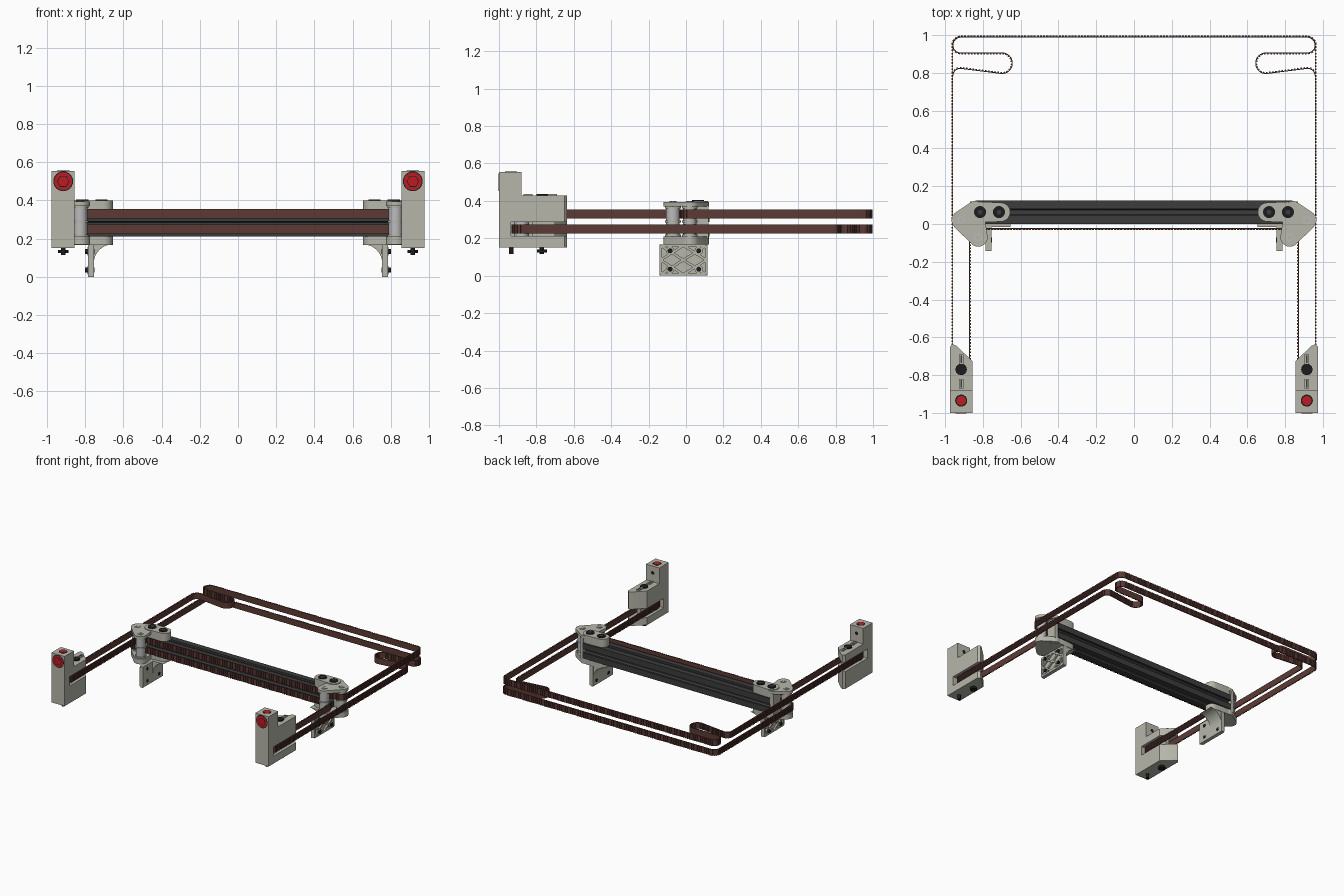
import bpy, bmesh
from math import cos, sin, pi, radians, tan
from mathutils import Vector

cube = bpy.data.objects.get("Cube")
if cube:
    bpy.data.objects.remove(cube)


def material(name, r, g, b):
    m = bpy.data.materials.new(name)
    m.use_nodes = True
    m.diffuse_color = (r, g, b, 1)
    m.node_tree.nodes["Principled BSDF"].inputs["Base Color"].default_value = (r, g, b, 1)
    return m


GREY = material("warm grey plastic", .47, .47, .41)
DARK = material("dark anodised metal", .045, .045, .047)
BLACK = material("black screw", .012, .012, .013)
RED = material("red nut", .5, .012, .016)
STEEL = material("light steel", .5, .5, .5)
BELT = material("brown belt", .105, .042, .034)
made = []


def finish(name, bm, mat):
    bmesh.ops.remove_doubles(bm, verts=bm.verts, dist=.00002)
    bmesh.ops.recalc_face_normals(bm, faces=bm.faces)
    me = bpy.data.meshes.new(name)
    bm.to_mesh(me)
    bm.free()
    me.materials.append(mat)
    ob = bpy.data.objects.new(name, me)
    bpy.context.collection.objects.link(ob)
    made.append(ob)


def place(axis, a, b, h, s):
    return {"z": (s * a, b, h), "y": (s * a, h, b), "x": (s * h, a, b)}[axis]


def prism(name, outline, lo, hi, mat, axis="z", s=1):
    """Extrude a 2D outline along an axis; s mirrors it in x."""
    bm = bmesh.new()
    low = [bm.verts.new(place(axis, a, b, lo, s)) for a, b in outline]
    top = [bm.verts.new(place(axis, a, b, hi, s)) for a, b in outline]
    bm.faces.new(low)
    bm.faces.new(top)
    n = len(low)
    for i in range(n):
        j = (i + 1) % n
        bm.faces.new((low[i], low[j], top[j], top[i]))
    finish(name, bm, mat)


def circle(a, b, r, n=24):
    return [(a + r * cos(2 * pi * i / n), b + r * sin(2 * pi * i / n)) for i in range(n)]


def rect(a0, a1, b0, b1):
    return [(a0, b0), (a1, b0), (a1, b1), (a0, b1)]


def hull(name, circles, lo, hi, mat, s):
    """Rounded plate stretched around a set of circles."""
    bm = bmesh.new()
    for c in circles:
        for x, y in circle(*c):
            for z in (lo, hi):
                bm.verts.new((s * x, y, z))
    res = bmesh.ops.convex_hull(bm, input=bm.verts)
    bmesh.ops.delete(bm, geom=[v for v in res["geom_interior"] if v.is_valid], context="VERTS")
    bmesh.ops.dissolve_limit(bm, angle_limit=.02, verts=bm.verts, edges=bm.edges)
    finish(name, bm, mat)


def bar(name, p, q, w, lo, hi, mat, s):
    p, q = Vector(p), Vector(q)
    d = (q - p).normalized() * w / 2
    n = Vector((-d.y, d.x))
    prism(name, [p - n, q - n, q + n, p + n], lo, hi, mat, "x", s)


def rounded_path(corners):
    """Closed path whose corners are filleted by their radius."""
    pts = []
    for i, (x, y, r) in enumerate(corners):
        p = Vector((x, y))
        u = (p - Vector(corners[i - 1][:2])).normalized()
        v = (Vector(corners[(i + 1) % len(corners)][:2]) - p).normalized()
        turn = u.angle_signed(v)
        start = p - u * r * tan(abs(turn) / 2)
        side = Vector((-u.y, u.x)) * (-1 if turn > 0 else 1)
        centre = start + side * r
        arm = start - centre
        for k in range(17):
            t = -turn * k / 16
            pts.append(centre + Vector((arm.x * cos(t) - arm.y * sin(t),
                                        arm.x * sin(t) + arm.y * cos(t))))
    return pts


def belt(name, path, z0, z1, s):
    """Toothed band: the outer offset steps up and down along the path."""
    lengths = [(path[(i + 1) % len(path)] - path[i]).length for i in range(len(path))]
    count = 2 * round(sum(lengths) / .0167)
    step = sum(lengths) / count
    samples, i, done = [], 0, 0
    for k in range(count):
        while i < len(path) - 1 and done + lengths[i] < k * step:
            done += lengths[i]
            i += 1
        f = (k * step - done) / max(lengths[i], 1e-9)
        samples.append(path[i].lerp(path[(i + 1) % len(path)], min(f, 1)))
    normals = []
    for k in range(count):
        d = (samples[(k + 1) % count] - samples[k - 1]).normalized()
        normals.append(Vector((-d.y, d.x)))
    bm = bmesh.new()
    cols = []
    for k in range(count):
        out = .007 if k % 2 else .002
        for j in (k, (k + 1) % count):
            a, b = samples[j] - normals[j] * .003, samples[j] + normals[j] * out
            cols.append([bm.verts.new((s * p.x, p.y, z))
                         for p, z in ((a, z0), (b, z0), (b, z1), (a, z1))])
    for k, c in enumerate(cols):
        d = cols[(k + 1) % len(cols)]
        for m in range(4):
            if k % 2 == 0 or m != 3:
                n = (m + 1) % 4
                bm.faces.new((c[m], c[n], d[n], d[m]))
    finish(name, bm, BELT)


# Belts: the lower one is the mirror image of the upper one
route = rounded_path([
    (-.87, -.025, .045), (-.87, -.925, .0449), (-.96, -.925, .0449),
    (-.96, .83, .04), (-.645, .79, .053), (-.645, .905, .053),
    (-.96, .905, .0424), (-.96, .99, .0424), (.96, .99, .045), (.96, -.025, .045)])
belt("upper_belt", route, .305, .355, 1)
belt("lower_belt", route, .225, .275, -1)

# Slotted cross beam
h = .0625
quarter = [(-h, -h), (-.016, -h), (-.016, .015 - h), (-.028, .015 - h), (-.012, .036 - h),
           (.012, .036 - h), (.028, .015 - h), (.016, .015 - h), (.016, -h)]
profile = []
for k in range(4):
    c, n = round(cos(k * pi / 2)), round(sin(k * pi / 2))
    profile += [(h + a * c - b * n, .2725 + a * n + b * c) for a, b in quarter]
prism("cross_beam", profile, -.84, .84, DARK, "x")

for s, side in ((1, "left"), (-1, "right")):
    # Belt tensioner housing, split by a slot at the height of its belt
    z0, z1 = (.212, .287) if s > 0 else (.292, .367)
    plan = [(.975, -1), (.856, -1), (.856, -.725), (.94, -.645), (.96, -.636), (.975, -.65)]
    prism(side + "_tensioner_base", plan, .152, z0, GREY, s=s)
    prism(side + "_tensioner_top", plan, z1, .428, GREY, s=s)
    prism(side + "_tensioner_web", rect(.856, .975, -1, -.935), z0, z1, GREY, s=s)
    prism(side + "_tensioner_tower", rect(.856, .975, -1, -.88), .428, .555, GREY, s=s)
    prism(side + "_tensioner_core", rect(.9, .93, -.82, -.7), z0, z1, GREY, s=s)
    prism(side + "_tensioner_pulley", circle(.915, -.88, .04), z0, z1, STEEL, s=s)
    # Tensioner nut, seen from the front and through the top hole
    for part, r, n, d, mat in (("rim", .052, 24, .002, BLACK), ("nut", .047, 24, .004, RED),
                               ("hex_rim", .033, 6, .005, BLACK), ("hex", .029, 6, .006, RED)):
        prism(side + "_front_" + part, circle(.915, .5, r, n), -1 - d / 3, -.99, mat, "y", s)
    prism(side + "_top_hole", circle(.915, -.935, .032), .55, .556, BLACK, s=s)
    prism(side + "_top_nut", circle(.915, -.935, .025), .55, .557, RED, s=s)
    prism(side + "_tower_back_hole", circle(.915, .5, .014), -.885, -.879, BLACK, "y", s)
    # Deck guide and screws
    for y in (-.845, -.715):
        prism(side + "_deck_guide", rect(.903, .927, y - .025, y + .025), .42, .437, GREY, s=s)
        prism(side + "_deck_groove", rect(.911, .919, y - .02, y + .02), .43, .438, DARK, s=s)
    prism(side + "_deck_screw", circle(.915, -.77, .03), .42, .437, BLACK, s=s)
    prism(side + "_foot_screw_shaft", circle(.915, -.77, .012), .115, .16, BLACK, s=s)
    prism(side + "_foot_screw_head", circle(.915, -.77, .027), .124, .14, BLACK, s=s)
    prism(side + "_adjuster_screw", circle(.915, -.935, .012), .115, .16, BLACK, s=s)

    # Corner joint: two plates holding the idlers and clamping the beam
    idlers = [(.916, .02), (.825, -.07)]
    lobes = [(x, y, .05) for x, y in idlers] + [(.84, .078, .044)]
    seats = [(.815, .063, .055), (.705, .063, .05)]
    for part, lo, hi in (("upper", .37, .394), ("lower", .168, .21)):
        hull(side + "_" + part + "_joint_plate", lobes, lo, hi, GREY, s)
    hull(side + "_upper_clamp", seats, .335, .4, GREY, s)
    hull(side + "_lower_clamp", seats, .166, .21, GREY, s)
    prism(side + "_beam_end_block", rect(.84, .868, .03, .12), .2, .375, GREY, s=s)
    for x, y in idlers:
        prism(side + "_idler", circle(x, y, .036), .21, .37, STEEL, s=s)
        for z in (.215, .29, .365):
            prism(side + "_idler_flange", circle(x, y, .042), z - .006, z + .006, GREY, s=s)
        prism(side + "_idler_boss", circle(x, y, .022), .39, .398, STEEL, s=s)
        prism(side + "_idler_pin", circle(x, y, .014), .39, .4, GREY, s=s)
    for x in (.815, .715):
        prism(side + "_clamp_screw", circle(x, .063, .032), .39, .405, BLACK, s=s)
        prism(side + "_clamp_socket", circle(x, .063, .014, 6), .39, .406, DARK, s=s)

    # Hanging carriage bracket with a lattice on its outer face
    y0, y1, b0, b1 = -.143, .115, 0, .168
    prism(side + "_bracket_plate", rect(y0, y1, b0, b1), .755, .773, GREY, "x", s)
    ym, zm, e = (y0 + y1) / 2, (b0 + b1) / 2, .007
    corners = rect(y0 + e, y1 - e, b0 + e, b1 - e)
    mids = [(ym, b0 + e), (y1 - e, zm), (ym, b1 - e), (y0 + e, zm)]
    for k in range(4):
        for p, q in ((corners[k], corners[(k + 1) % 4]), (corners[k], (ym, zm)),
                     (mids[k], mids[(k + 1) % 4])):
            bar(side + "_lattice_bar", p, q, .014, .77, .785, GREY, s)
    for y in (-.085, .068):
        for z in (.035, .133):
            prism(side + "_bracket_pad", circle(y, z, .022), .77, .787, GREY, "x", s)
            prism(side + "_bracket_screw", circle(y, z, .013), .752, .8, BLACK, "x", s)
    curve = [(.655 + .1 * cos(t * pi / 16), .07 + .1 * sin(t * pi / 16)) for t in range(9)]
    prism(side + "_bracket_gusset", [(.757, .17), (.757, .07)] + curve, -.015, .11, GREY, "y", s)

# Smooth rounded walls, keep the edges crisp
for ob in made:
    ob.select_set(True)
bpy.context.view_layer.objects.active = made[0]
bpy.ops.object.shade_smooth_by_angle(angle=radians(30))
